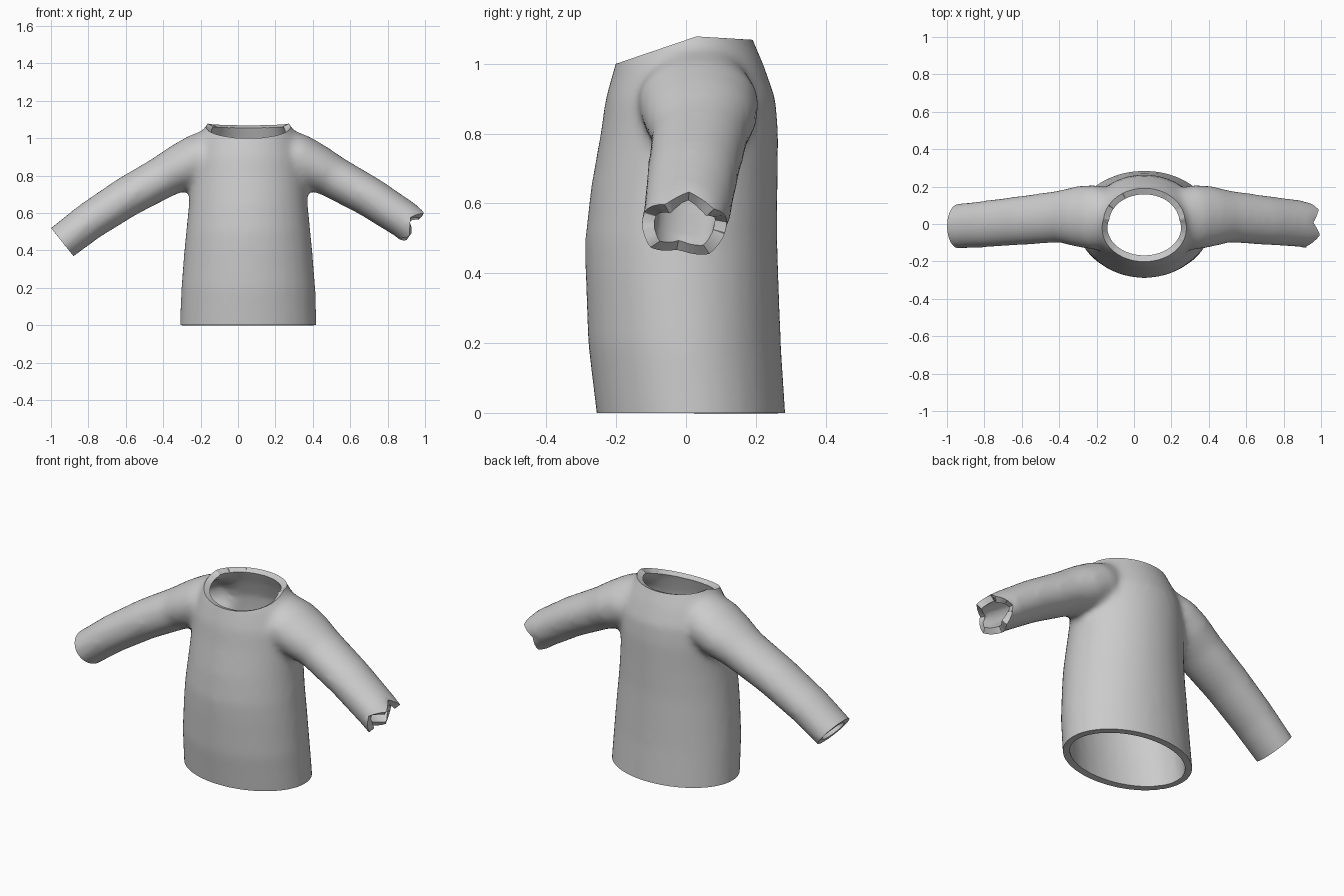
import bpy, bmesh, math
from mathutils import Vector

if "Cube" in bpy.data.objects:
    bpy.data.objects.remove(bpy.data.objects["Cube"])

CX = 0.055      # torso centre line
N = 32

grey = bpy.data.materials.new("wool grey")
grey.diffuse_color = (0.6, 0.6, 0.6, 1)
grey.use_nodes = True
grey.node_tree.nodes["Principled BSDF"].inputs["Base Color"].default_value = grey.diffuse_color


def loft(name, sections):
    """Closed tube through elliptical sections: (centre, half axis u, half axis v)."""
    bm = bmesh.new()
    rings = []
    for c, u, v in sections:
        rings.append([bm.verts.new(c + u * math.cos(a) + v * math.sin(a))
                      for a in (2 * math.pi * i / N for i in range(N))])
    for r, s in zip(rings, rings[1:]):
        for i in range(N):
            j = (i + 1) % N
            bm.faces.new((r[i], r[j], s[j], s[i]))
    bm.faces.new(rings[0])
    bm.faces.new(rings[-1])
    bmesh.ops.recalc_face_normals(bm, faces=bm.faces)
    me = bpy.data.meshes.new(name)
    bm.to_mesh(me)
    bm.free()
    ob = bpy.data.objects.new(name, me)
    bpy.context.collection.objects.link(ob)
    return ob


# Torso: z, half width, front y, back y
torso = [(-0.12, 0.368, -0.24, 0.29), (0, 0.366, -0.257, 0.285), (0.2, 0.359, -0.281, 0.272),
         (0.4, 0.343, -0.288, 0.265), (0.5, 0.333, -0.289, 0.262), (0.65, 0.318, -0.272, 0.263),
         (0.8, 0.31, -0.245, 0.265), (0.9, 0.30, -0.231, 0.257), (1.0, 0.265, -0.203, 0.222),
         (1.08, 0.218, -0.175, 0.187), (1.16, 0.19, -0.16, 0.165)]
body = loft("sweater", [(Vector((CX, (f + b) / 2, z)), Vector((w, 0, 0)), Vector((0, (b - f) / 2, 0)))
                        for z, w, f, b in torso])

# Sleeve: distance from centre line, y, z, radius across, radius in y
sleeve = [(0.12, 0.03, 0.965, 0.12, 0.13), (0.255, 0.035, 0.895, 0.135, 0.175),
          (0.35, 0.04, 0.845, 0.13, 0.165), (0.45, 0.04, 0.795, 0.115, 0.14),
          (0.65, 0.02, 0.685, 0.108, 0.132), (0.85, 0.0, 0.555, 0.102, 0.126),
          (1.0, -0.012, 0.44, 0.098, 0.12), (1.13, -0.015, 0.335, 0.096, 0.118)]
tilt = math.radians(34)
helpers = []
for side, name in ((-1, "left_sleeve"), (1, "right_sleeve")):
    helpers.append(loft(name, [
        (Vector((CX + side * d, y, z)),
         Vector((side * math.sin(tilt), 0, math.cos(tilt))) * r, Vector((0, ry, 0)))
        for d, y, z, r, ry in sleeve]))

# Knit the sleeves into the torso and soften the joins
for h in helpers:
    m = body.modifiers.new("join", 'BOOLEAN')
    m.operation = 'UNION'
    m.solver = 'EXACT'
    m.object = h
m = body.modifiers.new("remesh", 'REMESH')
m.mode = 'VOXEL'
m.voxel_size = 0.018
m = body.modifiers.new("soften", 'SMOOTH')
m.factor = 0.5
m.iterations = 12
deps = bpy.context.evaluated_depsgraph_get()
deps.update()
mesh = bpy.data.meshes.new_from_object(body.evaluated_get(deps))
body.modifiers.clear()
body.data = mesh
for h in helpers:
    bpy.data.objects.remove(h)

# Open the hem, neck and both cuffs
bm = bmesh.new()
bm.from_mesh(mesh)
right_axis = Vector((0.84, 0, -0.545)).normalized()
right_end = Vector((0.955, 0, 0.535))
cuts = [((0, 0, 0), (0, 0, -1)),
        ((0, -0.2, 1.0), (0, -0.322, 0.947)),
        ((0, 0, 1.08), (0, 0.06, 1)),
        ((-0.94, 0, 0.445), (-0.78, 0, -0.62)),
        (right_end, right_axis)]
for co, no in cuts:
    bmesh.ops.bisect_plane(bm, geom=bm.verts[:] + bm.edges[:] + bm.faces[:], dist=1e-4,
                           plane_co=co, plane_no=no, clear_outer=True)
bmesh.ops.remove_doubles(bm, verts=bm.verts, dist=0.002)

# Ragged right cuff: zigzag pull-back that fades up the sleeve
up = Vector((0.545, 0, 0.84))
for v in bm.verts:
    d = v.co - right_end
    t = 1 + d.dot(right_axis) / 0.09
    if t > 0 and v.co.x > 0.7:
        a = math.atan2(d.dot(up), d.y + 0.005) / (2 * math.pi) * 4 + 0.1
        tooth = abs((a % 1) * 2 - 1)
        v.co -= right_axis * (0.05 * t * tooth)
bm.to_mesh(mesh)
bm.free()

mesh.materials.clear()
mesh.materials.append(grey)

# Fabric thickness
m = body.modifiers.new("thickness", 'SOLIDIFY')
m.thickness = 0.035
m.offset = -1
bpy.context.view_layer.objects.active = body
body.select_set(True)
bpy.ops.object.modifier_apply(modifier="thickness")
bpy.ops.object.shade_smooth_by_angle(angle=math.radians(40))
